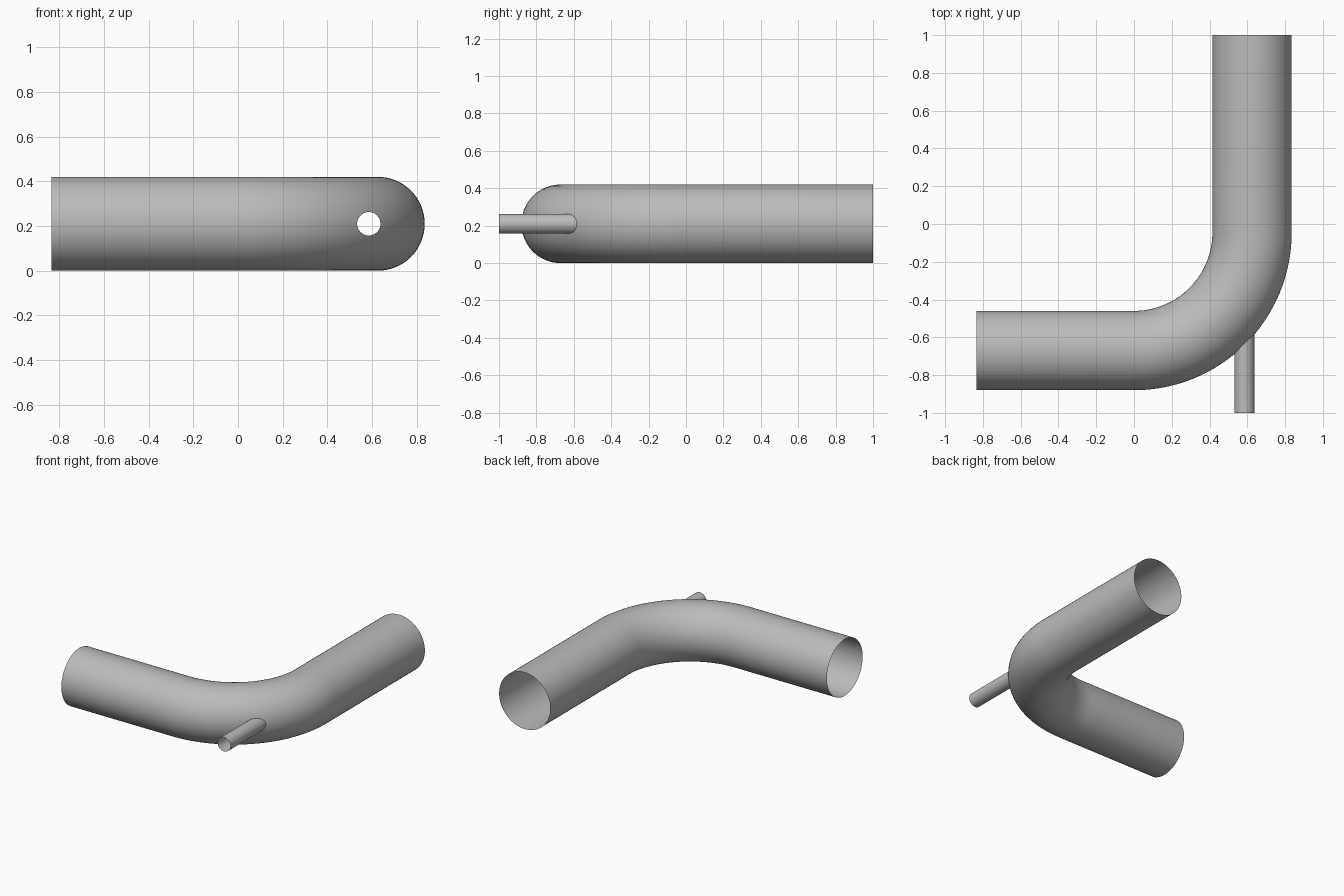
import bpy, bmesh, math
from mathutils import Vector

cube = bpy.data.objects.get("Cube")
if cube:
    bpy.data.objects.remove(cube)

R, BEND, Z = 0.21, 0.625, 0.21      # pipe radius, bend radius, axis height
BEND_Y = -0.045                     # y of the bend centre (x = 0)
LEFT, BACK, FRONT = -0.835, 1.0, -1.0

steel = bpy.data.materials.new("grey_metal")
steel.use_nodes = True
GREY = (0.5, 0.5, 0.5, 1)
steel.diffuse_color = GREY
steel.node_tree.nodes["Principled BSDF"].inputs["Base Color"].default_value = GREY


def sweep(name, stations, radius, sides):
    """Closed round tube through (point, direction) stations lying in a level plane."""
    bm = bmesh.new()
    rings = []
    for point, direction in stations:
        side = direction.cross(Vector((0, 0, 1)))
        ring = []
        for i in range(sides):
            a = math.tau * i / sides
            offset = side * math.cos(a) + Vector((0, 0, math.sin(a)))
            ring.append(bm.verts.new(point + radius * offset))
        rings.append(ring)
    for a, b in zip(rings, rings[1:]):
        for i in range(sides):
            j = (i + 1) % sides
            bm.faces.new((a[i], a[j], b[j], b[i]))
    bm.faces.new(rings[0])
    bm.faces.new(rings[-1])
    bmesh.ops.recalc_face_normals(bm, faces=bm.faces)
    mesh = bpy.data.meshes.new(name)
    bm.to_mesh(mesh)
    bm.free()
    obj = bpy.data.objects.new(name, mesh)
    bpy.context.collection.objects.link(obj)
    mesh.materials.append(steel)
    return obj


# Main elbow: straight run, quarter bend, straight run
path = [(Vector((LEFT, BEND_Y - BEND, Z)), Vector((1, 0, 0)))]
STEPS = 32
for i in range(STEPS + 1):
    t = math.pi / 2 * i / STEPS
    c, s = math.cos(t), math.sin(t)
    path.append((Vector((BEND * s, BEND_Y - BEND * c, Z)), Vector((c, s, 0))))
path.append((Vector((BEND, BACK, Z)), Vector((0, 1, 0))))
elbow = sweep("elbow_pipe", path, R, 64)

# Thin side pipe, running into the bend
forward = Vector((0, 1, 0))
side_pipe = sweep("side_pipe", [(Vector((0.585, FRONT, Z)), forward),
                                (Vector((0.585, -0.45, Z)), forward)], 0.0525, 32)

# Join the solids so that the side pipe opens into the elbow
union = elbow.modifiers.new("join", "BOOLEAN")
union.operation, union.solver, union.object = "UNION", "EXACT", side_pipe
bpy.context.view_layer.objects.active = elbow
elbow.select_set(True)
bpy.ops.object.modifier_apply(modifier=union.name)
bpy.data.objects.remove(side_pipe)

# Take off the end caps to leave open, thin-walled pipes
bm = bmesh.new()
bm.from_mesh(elbow.data)
caps = [f for f in bm.faces
        if all(v.co.x < LEFT + 0.001 for v in f.verts)
        or all(v.co.y > BACK - 0.001 for v in f.verts)
        or all(v.co.y < FRONT + 0.001 for v in f.verts)]
bmesh.ops.delete(bm, geom=caps, context="FACES")
bm.to_mesh(elbow.data)
bm.free()
bpy.ops.object.shade_smooth_by_angle(angle=math.radians(30))
